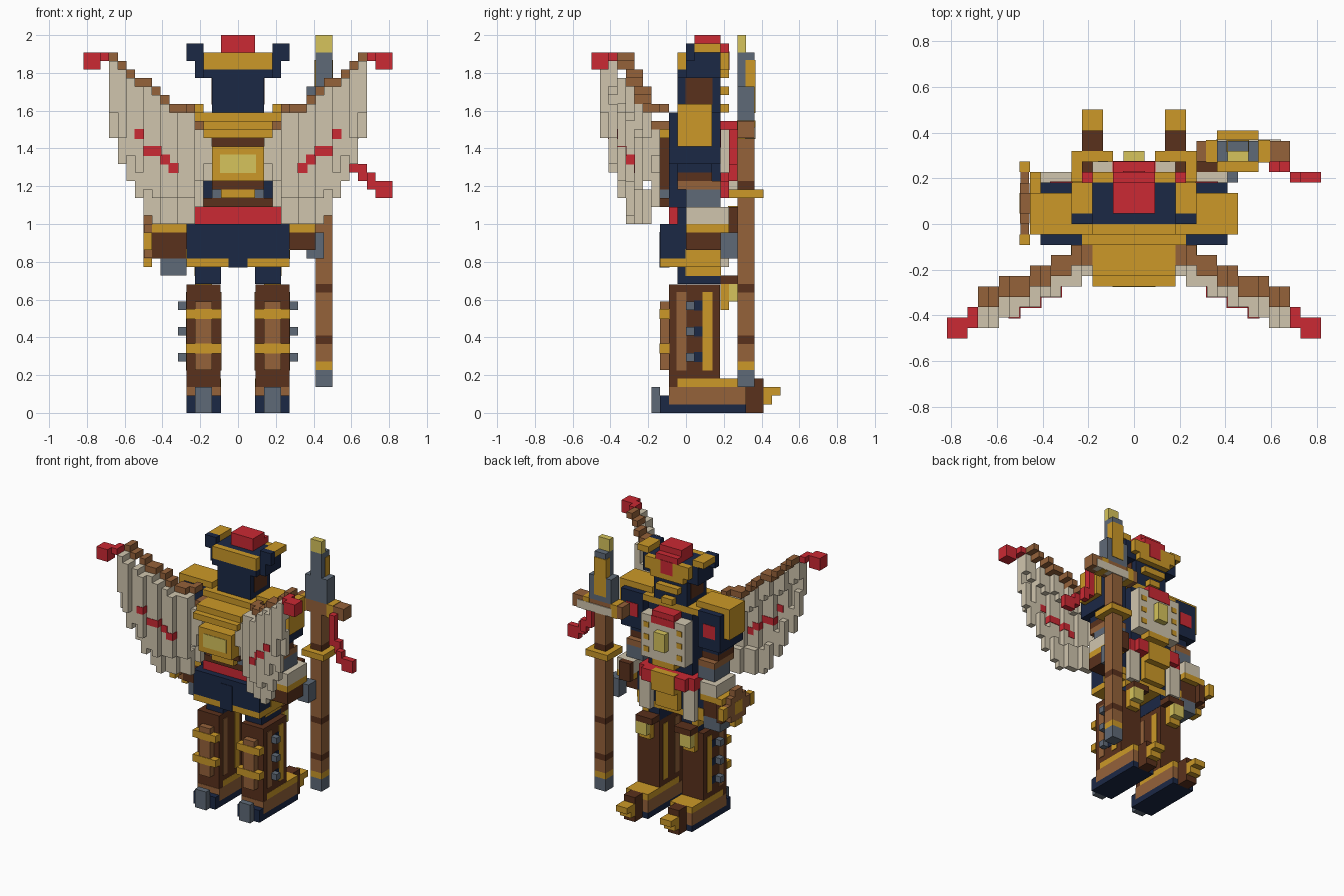
import bpy
import bmesh
from mathutils import Matrix, Vector

cube = bpy.data.objects.get("Cube")
if cube:
    bpy.data.objects.remove(cube, do_unlink=True)

UNIT = 2 / 44          # edge of one block
COLOURS = {
    "gold": "CC9928", "dark_brown": "5A311C", "light_brown": "95623A",
    "navy": "1B2845", "red": "CB2933", "steel": "5F6A77",
    "cream": "D0C5AE", "pale_yellow": "D6C45C",
}


def linear(code):
    values = [int(code[i:i + 2], 16) / 255 for i in (0, 2, 4)]
    return [((v + 0.055) / 1.055) ** 2.4 if v > 0.04 else v / 12.92 for v in values] + [1]


materials = []
for label, code in COLOURS.items():
    mat = bpy.data.materials.new(label)
    mat.use_nodes = True
    mat.diffuse_color = linear(code)
    mat.node_tree.nodes["Principled BSDF"].inputs["Base Color"].default_value = linear(code)
    materials.append(mat)
slots = list(COLOURS)
parts = {}


def box(part, colour, x, y, z, grow=0.0):
    """Add one coloured box, given its ranges in blocks, to a named part."""
    if part not in parts:
        parts[part] = bmesh.new()
    centre = Vector([(a + b) / 2 for a, b in (x, y, z)])
    size = [b - a + 2 * grow for a, b in (x, y, z)]
    matrix = Matrix.Scale(UNIT, 4) @ Matrix.Translation(centre) @ Matrix.Diagonal(size + [1])
    made = bmesh.ops.create_cube(parts[part], size=1, matrix=matrix)
    for face in {f for v in made["verts"] for f in v.link_faces}:
        face.material_index = slots.index(colour)


def pair(part, colour, x, y, z, grow=0.0):
    """Add a box on the left and its mirror on the right."""
    box("left_" + part, colour, x, y, z, grow)
    box("right_" + part, colour, (-x[1], -x[0]), y, z, grow)


THIN = 0.08

# Boots: foot, sole, heel and curled toe
pair("boot", "navy", (2, 6), (-3, 7), (0, 1))
pair("boot", "navy", (2, 6), (-3, -2), (1, 2))
pair("boot", "light_brown", (2, 6), (-2, 7), (1, 3))
pair("boot", "gold", (2, 6), (-1, 7), (3, 4))
pair("boot", "steel", (3, 5), (-4, -3), (0, 3))
pair("boot", "dark_brown", (3, 5), (7, 9), (0, 4))
pair("boot", "gold", (3, 5), (9, 10), (1, 2))
pair("boot", "gold", (3, 5), (9, 11), (2, 3))

# Boot shafts with straps, side strips and buckles
pair("boot_shaft", "dark_brown", (2, 6), (-2, 4), (3, 15), -0.02)
pair("boot_shaft", "light_brown", (3, 5), (-3, -2), (5, 13))
for z in (7, 11):
    pair("boot_shaft", "gold", (2, 6), (-3, -2), (z, z + 1), THIN)
pair("boot_shaft", "light_brown", (2, 6), (-1, 0), (5, 14), THIN)
pair("boot_shaft", "gold", (2, 6), (2, 3), (5, 14), THIN)
for z in (6, 9, 12):
    pair("boot_buckle", "steel", (6, 7), (0, 1), (z, z + 1))
    pair("boot_buckle", "navy", (5, 6), (1, 2), (z, z + 1), THIN)
pair("knee_guard", "gold", (3, 5), (4, 5), (12, 15))
pair("knee_guard", "pale_yellow", (3, 5), (5, 6), (13, 15))
pair("knee_guard", "dark_brown", (2, 5), (4, 6), (15, 16))

# Thighs and tunic skirt
pair("thigh", "navy", (2, 5), (-1, 4), (15, 17))
pair("thigh", "gold", (4, 5), (0, 4), (16, 17), THIN)
box("skirt", "navy", (-6, 6), (-3, 4), (18, 22))
box("skirt", "gold", (-6, 6), (-3, 4), (17, 18))
box("skirt", "navy", (-1, 1), (-3, -2), (17, 21), THIN)
pair("skirt_panel", "cream", (3, 5), (4, 5), (17, 22))
pair("skirt_panel", "gold", (5, 6), (0, 4), (18, 19), THIN)
box("skirt", "gold", (-2, 2), (4, 5), (18, 22))

# Belt
box("belt", "red", (-5, 5), (-2, 5), (22, 24))
pair("belt", "navy", (5, 6), (-1, 0), (22, 24))
box("belt", "red", (-4, 4), (5, 6), (22, 24))
box("belt_buckle", "gold", (-2, 2), (5, 6), (21, 24), THIN)

# Torso and back harness
box("torso", "navy", (-4, 4), (-2, 4), (24, 34))
box("torso", "dark_brown", (-4, 4), (-3, -2), (24, 25))
box("back_pack", "dark_brown", (-3, 3), (-4, -2), (26, 32))
box("back_pack", "gold", (-3, 3), (-6, -4), (27, 31))
box("back_pack", "pale_yellow", (-2, 2), (-6, -5), (28, 30), THIN)
box("back_pack", "gold", (-2, 2), (-4, -2), (25, 26))
pair("harness_strap", "steel", (2, 3), (-3, -2), (24, 27))
box("yoke", "gold", (-5, 5), (-2, 4), (34, 35))
box("yoke", "gold", (-4, 4), (-5, -2), (33, 34))
box("yoke", "gold", (-4, 4), (-6, -2), (32, 33))

# Breastplate with emblem and studs
box("breastplate", "cream", (-4, 4), (4, 6), (26, 33))
box("breastplate", "red", (-2, 2), (4, 6), (33, 34))
box("breastplate", "red", (-2, 2), (5, 6), (32, 33), THIN)
box("breastplate", "gold", (-2, 2), (4, 6), (25, 26))
box("emblem", "pale_yellow", (-1, 1), (6, 7), (28, 31))
for z in (27, 29, 31):
    pair("studs", "gold", (2.6, 3.4), (5, 6), (z, z + 0.7), THIN)

# Pauldrons
pair("pauldron", "navy", (5, 9), (-2, 4), (29, 35))
pair("pauldron", "gold", (4, 10), (-1, 3), (35, 36))
pair("pauldron", "gold", (9, 10), (-1, 3), (31, 35))
pair("pauldron", "red", (6, 8), (3, 4), (31, 33), THIN)

# Arms
pair("upper_arm", "dark_brown", (5, 8), (-1, 3), (27, 28))
pair("upper_arm", "navy", (5, 8), (-1, 3), (28, 29))
pair("upper_arm", "light_brown", (5, 8), (-1, 4), (26, 27))
pair("upper_arm", "steel", (5, 8), (0, 4), (24, 26))
pair("forearm", "cream", (6, 9), (0, 5), (22, 24))
pair("forearm", "gold", (6, 9), (0, 5), (21, 22))
pair("forearm", "dark_brown", (6, 9), (0, 4), (19, 21))
box("left_hand", "dark_brown", (6, 8), (5, 6), (21, 24))
box("left_hand", "steel", (8, 10), (4, 6), (18, 21))
box("right_hand", "dark_brown", (-10, -9), (0, 5), (18, 21))
box("right_hand", "gold", (-10, -9), (0, 5), (21, 22))
box("right_hand", "dark_brown", (-9, -6), (0, 4), (18, 19))
box("right_hand", "steel", (-9, -6), (0, 4), (16, 18))

# Small cross-shaped shield on the right wrist
for y, z in (((-2, 6), (19, 21)), ((0, 4), (18, 22)), ((1, 3), (17, 23))):
    box("shield", "light_brown", (-11, -10), y, z, -0.01 * (y[1] - y[0]))
for y, z in (((1, 3), (19, 21)), ((1, 3), (17, 18)), ((5, 6), (19, 21)), ((-2, -1), (19, 21))):
    box("shield", "gold", (-11, -10), y, z)

# Head and face
box("head", "navy", (-3, 3), (-1, 4), (35, 39))
box("head", "navy", (-4, 4), (-1, 4), (39, 40))
pair("cheek", "dark_brown", (2, 3), (0, 3), (36, 39), THIN)
box("face_mask", "gold", (-2, 2), (4, 5), (37, 38))
box("face_mask", "gold", (-3, 3), (4, 5), (39, 40))
box("face_mask", "gold", (-1, 1), (4, 5), (35, 36))

# Hat with navy crown, gold brim, upturned horns and red crest
box("hat", "navy", (-4, 4), (0, 4), (40, 42))
box("hat", "gold", (-4, 4), (-1, 0), (40, 42))
box("hat", "gold", (-4, 4), (4, 5), (40, 42))
box("hat", "red", (-1, 1), (4, 5), (40, 42), THIN)
pair("hat_horn", "navy", (4, 6), (0, 1), (41, 43))
pair("hat_horn", "navy", (4, 5), (0, 4), (39, 42))
pair("hat_horn", "gold", (4, 6), (1, 4), (42, 43))
box("crest", "red", (-2, 2), (1, 4), (42, 44))
box("crest", "red", (-2, 2), (4, 5), (42, 43))

# Wings: each column has a brown leading edge over a thin membrane that curves back
tops = (33, 34, 36, 36, 36, 37, 38, 39, 39, 40, 41, 42)
bottoms = (27, 24, 22, 22, 22, 22, 22, 23, 25, 27, 29, 32)
marks = {7: 28, 8: 29, 9: 30, 10: 30, 11: 32}
for i, (top, bottom) in enumerate(zip(tops, bottoms), start=3):
    y = round(-2 - (i - 4) * 0.42)
    outer = -3 - (i + 1) // 2 + (i > 13)
    outer = -10 if i == 14 else outer
    column = (i, i + 1)
    pair("wing", "light_brown", column, (y - 2, y), (top - 1, top))
    pair("wing", "cream", column, (outer, outer + 1), (min(bottom + 3, top - 4), top - 1))
    pair("wing", "cream", column, (outer + 1, outer + 2), (bottom, bottom + 4))
    pair("wing", "cream", column, (outer + 1, outer + 2), (top - 4, top - 1))
    if i in marks:
        pair("wing", "red", column, (outer, outer + 1), (marks[i], marks[i] + 1), THIN)
pair("wing_tip", "red", (15, 16), (-10, -8), (41, 42))
pair("wing_tip", "red", (16, 18), (-11, -9), (40, 42))

# Staff shaft with rings and grip
shaft = (("steel", 3, 5), ("gold", 5, 6), ("light_brown", 6, 8), ("dark_brown", 8, 9),
         ("light_brown", 9, 14), ("dark_brown", 14, 15), ("light_brown", 15, 25),
         ("dark_brown", 26, 27), ("light_brown", 27, 32))
for colour, low, high in shaft:
    box("staff", colour, (9, 11), (6, 8), (low, high))
box("staff_guard", "gold", (8, 12), (5, 9), (25, 26))

# Staff crosspiece, cloth plate, blade and tassel
box("staff_crosspiece", "light_brown", (6, 15), (6, 8), (32, 34))
for x in (7, 12):
    box("staff_crosspiece", "gold", (x, x + 1), (6, 8), (32, 34), THIN)
box("staff_crosspiece", "cream", (8, 14), (7, 8), (32.1, 33.2), THIN + 0.04)
box("staff_blade", "steel", (8, 12), (6, 8), (34, 38))
box("staff_blade", "steel", (9, 11), (6, 8), (38, 42))
box("staff_blade", "gold", (9, 11), (7, 8), (35, 41), THIN)
box("staff_blade", "pale_yellow", (9, 11), (6, 7), (42, 44))
box("tassel", "red", (13, 14), (5, 6), (28, 33))
box("tassel", "red", (14, 15), (5, 6), (27, 29))
box("tassel", "red", (15, 16), (4, 5), (26, 28))
box("tassel", "red", (16, 18), (4, 5), (25, 27))

# Turn every part into an object
for name, bm in parts.items():
    mesh = bpy.data.meshes.new(name)
    bm.to_mesh(mesh)
    bm.free()
    for mat in materials:
        mesh.materials.append(mat)
    bpy.context.collection.objects.link(bpy.data.objects.new(name, mesh))
